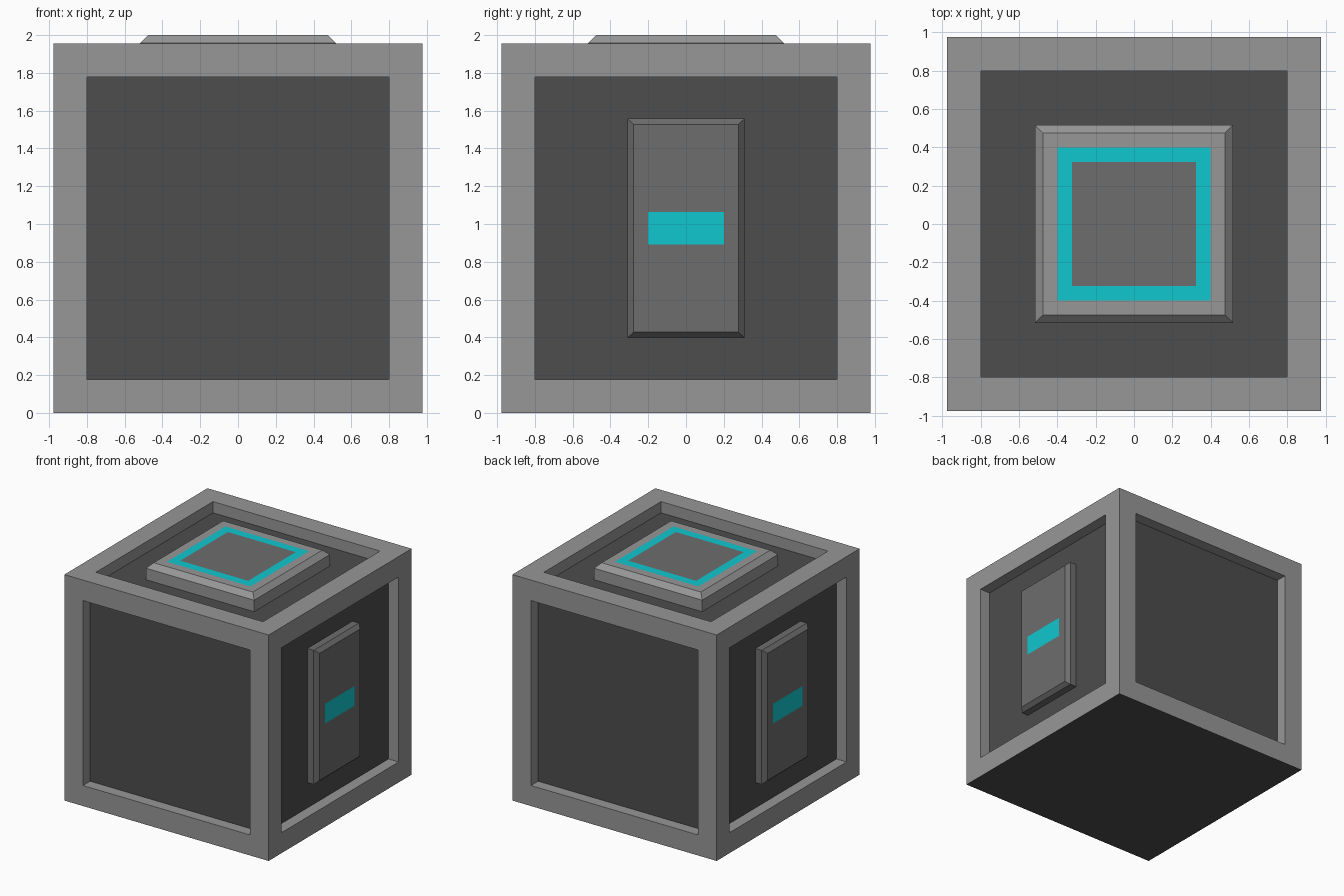
import bpy, bmesh
from math import pi
from mathutils import Matrix, Vector

if "Cube" in bpy.data.objects:
    bpy.data.objects.remove(bpy.data.objects["Cube"])

HALF = 0.9775      # half the casing size; also the height of its centre
MARGIN = 0.1775    # width of the frame around each recess
DEPTH = 0.097      # recess depth


def material(name, rgb):
    m = bpy.data.materials.new(name)
    m.diffuse_color = (*rgb, 1)
    m.use_nodes = True
    m.node_tree.nodes["Principled BSDF"].inputs["Base Color"].default_value = m.diffuse_color
    return m


LIGHT = material("light_grey", (0.31, 0.31, 0.31))
MID = material("mid_grey", (0.155, 0.155, 0.155))
DARK = material("dark_grey", (0.074, 0.074, 0.074))
CYAN = material("cyan", (0.005, 0.57, 0.62))


def finish(name, bm, mats):
    bmesh.ops.recalc_face_normals(bm, faces=bm.faces)
    mesh = bpy.data.meshes.new(name)
    bm.to_mesh(mesh)
    bm.free()
    for m in mats:
        mesh.materials.append(m)
    ob = bpy.data.objects.new(name, mesh)
    bpy.context.collection.objects.link(ob)
    return ob


def plate(name, rings, mats, matrix):
    """Nested rectangles (half width, half height, level, material of the band inside)."""
    bm = bmesh.new()
    loops = []
    for w, h, z, _ in rings:
        corners = ((-w, -h), (w, -h), (w, h), (-w, h))
        loops.append([bm.verts.new((x, y, z)) for x, y in corners])
    bm.faces.new(loops[0][::-1])
    for i, (a, b) in enumerate(zip(loops, loops[1:])):
        for k in range(4):
            n = (k + 1) % 4
            bm.faces.new((a[k], a[n], b[n], b[k])).material_index = rings[i][3]
    bm.faces.new(loops[-1]).material_index = rings[-1][3]
    bm.transform(matrix)
    return finish(name, bm, mats)


# Casing: cube with a recessed dark panel on every face but the flat dark base
bm = bmesh.new()
bmesh.ops.create_cube(bm, size=2 * HALF, matrix=Matrix.Translation((0, 0, HALF)))
bm.normal_update()
panels = [f for f in bm.faces if f.normal.z > -0.5]
base = next(f for f in bm.faces if f.normal.z < -0.5)
bmesh.ops.inset_individual(bm, faces=panels, thickness=MARGIN, use_even_offset=True)
bmesh.ops.inset_individual(bm, faces=panels, thickness=0, depth=-DEPTH)
for f in panels + [base]:
    f.material_index = 1
finish("casing", bm, [LIGHT, DARK])

# Top plate: bevelled block with a cyan square ring around a grey centre
floor = HALF - DEPTH
top = [(0.518, 0.518, floor, 0), (0.518, 0.518, 0.98, 0), (0.475, 0.475, 1.0225, 0),
       (0.40, 0.40, 1.0225, 1), (0.325, 0.325, 1.0225, 2)]
centre = Matrix.Translation((0, 0, HALF))
plate("top_plate", top, [LIGHT, CYAN, MID], centre)

# Side plates: upright bevelled blocks with a cyan bar, on the left and right
side = [(0.31, 0.58, floor, 0), (0.31, 0.58, 0.942, 0), (0.277, 0.55, 0.975, 0),
        (0.20, 0.085, 0.975, 1)]
upright = Matrix.Rotation(pi / 2, 4, 'Z') @ Matrix.Rotation(pi / 2, 4, 'X')
for name, angle in (("right_plate", 0), ("left_plate", pi)):
    plate(name, side, [MID, CYAN], centre @ Matrix.Rotation(angle, 4, 'Z') @ upright)
